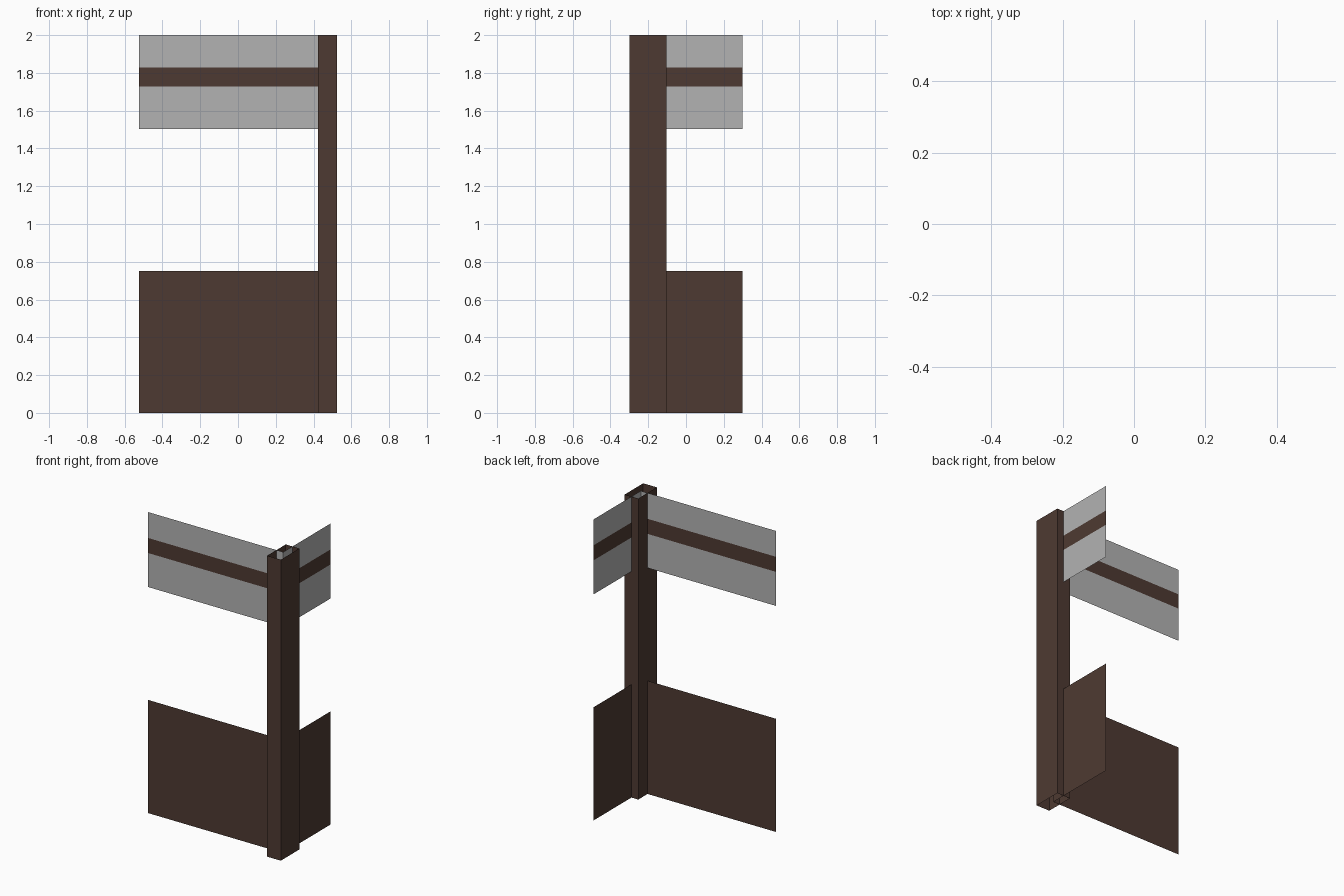
import bpy, bmesh

if "Cube" in bpy.data.objects:
    bpy.data.objects.remove(bpy.data.objects["Cube"])


def material(name, rgb):
    m = bpy.data.materials.new(name)
    m.diffuse_color = (*rgb, 1.0)
    m.use_nodes = True
    m.node_tree.nodes["Principled BSDF"].inputs["Base Color"].default_value = m.diffuse_color
    return m


brown = material("dark brown wood", (0.076, 0.042, 0.032))
grey = material("light grey panel", (0.45, 0.45, 0.45))


def sheet(name, path, levels, mats, closed=False):
    """Vertical single-sided sheets along a plan path, split at heights."""
    bm = bmesh.new()
    rows = [[bm.verts.new((x, y, z)) for x, y in path] for z in levels]
    n = len(path)
    for r, (low, high) in enumerate(zip(rows, rows[1:])):
        for i in range(n if closed else n - 1):
            j = (i + 1) % n
            f = bm.faces.new((low[i], low[j], high[j], high[i]))
            f.material_index = r % len(mats)
    mesh = bpy.data.meshes.new(name)
    bm.to_mesh(mesh)
    bm.free()
    for m in mats:
        mesh.materials.append(m)
    ob = bpy.data.objects.new(name, mesh)
    bpy.context.collection.objects.link(ob)
    return ob


# Hollow corner post, open at top and bottom
X0, X1, Y0, Y1 = 0.423, 0.523, -0.298, -0.103
sheet("corner_post", [(X0, Y0), (X1, Y0), (X1, Y1), (X0, Y1)],
      [0, 2], [brown], closed=True)

# Wall runs meet on the centre line of the post
cx, cy = (X0 + X1) / 2, (Y0 + Y1) / 2
runs = {"front": [(-0.523, cy), (cx, cy)],
        "side": [(cx, cy), (cx, 0.298)]}
for side, path in runs.items():
    # Solid lower wall
    sheet(side + "_lower_wall", path, [0, 0.752], [brown])
    # Upper panel: grey, brown rail, grey
    sheet(side + "_upper_panel", path, [1.502, 1.728, 1.828, 2], [grey, brown])
